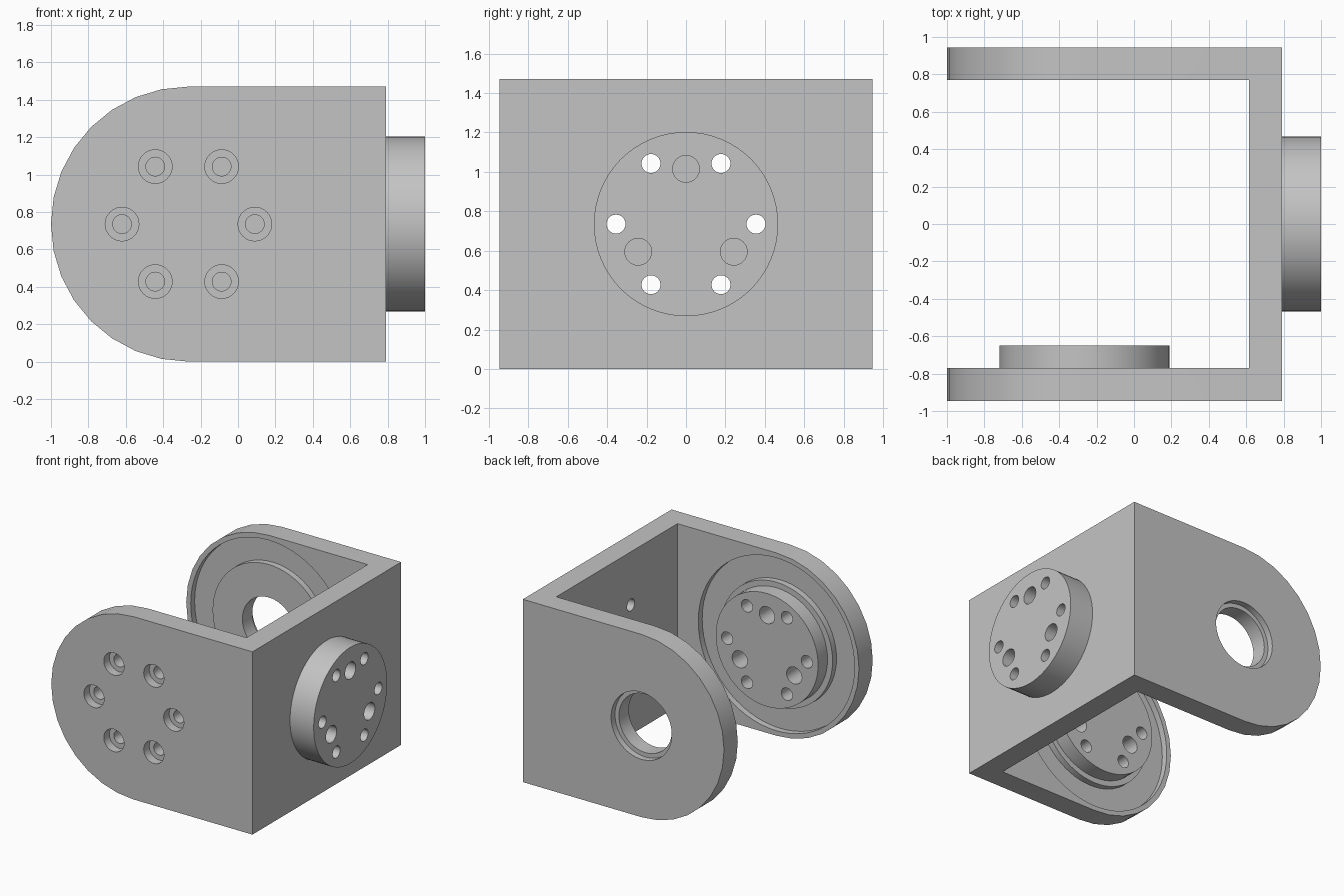
import bpy, bmesh, math
from mathutils import Vector

if "Cube" in bpy.data.objects:
    bpy.data.objects.remove(bpy.data.objects["Cube"], do_unlink=True)

# Main dimensions
MID = 0.735            # height of every round feature, and radius of the rounded ends
PIVOT = -0.265         # x of the pivot axis
SIDE, INNER = 0.945, 0.77
WEB_IN, WEB_OUT = 0.615, 0.79

grey = bpy.data.materials.new("light_grey")
grey.use_nodes = True
grey.diffuse_color = (0.55, 0.55, 0.55, 1)
grey.node_tree.nodes["Principled BSDF"].inputs["Base Color"].default_value = (0.55, 0.55, 0.55, 1)


def finish(name, bm):
    bmesh.ops.recalc_face_normals(bm, faces=bm.faces[:])
    mesh = bpy.data.meshes.new(name)
    bm.to_mesh(mesh)
    bm.free()
    mesh.materials.append(grey)
    ob = bpy.data.objects.new(name, mesh)
    bpy.context.collection.objects.link(ob)
    return ob


def prism(name, points, sweep):
    """Extrude a closed 3D outline along a vector."""
    bm = bmesh.new()
    face = bm.faces.new([bm.verts.new(p) for p in points])
    grown = bmesh.ops.extrude_face_region(bm, geom=[face], use_keep_orig=True)["geom"]
    bmesh.ops.translate(bm, vec=sweep, verts=[g for g in grown if isinstance(g, bmesh.types.BMVert)])
    return finish(name, bm)


def place(axis, u, z, h):
    """Point at depth h along the axis, u across it."""
    return Vector((h, u, z)) if axis == "x" else Vector((u, h, z))


def disc(name, axis, u, z, r, a, b, hole=0, n=64):
    """Cylinder, or a tube when hole is set, from depth a to b."""
    bm = bmesh.new()

    def ring(radius, h):
        return [bm.verts.new(place(axis, u + radius * math.cos(t), z + radius * math.sin(t), h))
                for t in (math.tau * i / n for i in range(n))]

    rings = [ring(r, a), ring(r, b)]
    if hole:
        rings += [ring(hole, b), ring(hole, a)]
        pairs = zip(rings, rings[1:] + rings[:1])
    else:
        bm.faces.new(rings[0])
        bm.faces.new(rings[1])
        pairs = [rings]
    for p, q in pairs:
        for i in range(n):
            j = (i + 1) % n
            bm.faces.new((p[i], p[j], q[j], q[i]))
    return finish(name, bm)


def combine(target, tools, operation):
    """Apply booleans to the target."""
    for tool in tools:
        mod = target.modifiers.new("cut", "BOOLEAN")
        mod.operation, mod.solver, mod.object = operation, "EXACT", tool
    graph = bpy.context.evaluated_depsgraph_get()
    mesh = bpy.data.meshes.new_from_object(target.evaluated_get(graph))
    target.modifiers.clear()
    target.data = mesh


def bolt_circle(axis, u, r, ring, start, count, a, b):
    """Cutters spaced evenly round a circle."""
    angles = [math.radians(start) + math.tau * i / count for i in range(count)]
    return [disc("cutter", axis, u + ring * math.cos(t), MID + ring * math.sin(t), r, a, b, n=32)
            for t in angles]


# U-shaped bracket: channel plan trimmed by the round-ended side outline
plan = [(-1.2, -SIDE), (WEB_OUT, -SIDE), (WEB_OUT, SIDE), (-1.2, SIDE),
        (-1.2, INNER), (WEB_IN, INNER), (WEB_IN, -INNER), (-1.2, -INNER)]
bracket = prism("bracket", [(x, y, -0.1) for x, y in plan], (0, 0, 1.7))
arc = [math.pi / 2 + math.pi * i / 16 for i in range(17)]
outline = [(PIVOT + MID * math.cos(t), -1.2, MID + MID * math.sin(t)) for t in arc]
outline += [(1.2, -1.2, 0), (1.2, -1.2, 2 * MID)]
trim = prism("cutter", outline, (0, 2.4, 0))
combine(bracket, [trim], "INTERSECT")

# Round hub on the web and round boss inside the front arm
side_hub = disc("side_hub", "x", 0, MID, 0.467, WEB_OUT, 1.0)
front_boss = disc("front_boss", "y", PIVOT, MID, 0.455, -INNER, -0.65)

# Bolt holes and blind pin holes shared by hub, boss and bracket
hub_cuts = bolt_circle("x", 0, 0.048, 0.355, 0, 6, 0.5, 1.1)
hub_cuts += bolt_circle("x", 0, 0.068, 0.28, 90, 3, 0.86, 1.1)
boss_cuts = bolt_circle("y", PIVOT, 0.05, 0.355, 0, 6, -1.1, -0.5)
boss_cuts += bolt_circle("y", PIVOT, 0.068, 0.28, 90, 3, -0.8, -0.5)

# Counterbores, ring grooves on the inner faces, stepped pivot bore
arm_cuts = bolt_circle("y", PIVOT, 0.09, 0.355, 0, 6, -1.1, -SIDE + 0.07)
arm_cuts += [disc("cutter", "y", PIVOT, MID, 0.695, s * (INNER - 0.1), s * (INNER + 0.05), hole=0.5)
             for s in (-1, 1)]
arm_cuts += [disc("cutter", "y", PIVOT, MID, 0.235, 0.5, 1.1),
             disc("cutter", "y", PIVOT, MID, 0.27, SIDE - 0.05, 1.1)]

combine(side_hub, hub_cuts, "DIFFERENCE")
combine(front_boss, boss_cuts, "DIFFERENCE")
combine(bracket, hub_cuts + boss_cuts + arm_cuts, "DIFFERENCE")

for cutter in [trim] + hub_cuts + boss_cuts + arm_cuts:
    bpy.data.objects.remove(cutter, do_unlink=True)

# Smooth round walls, crisp edges
bpy.ops.object.select_all(action="DESELECT")
for part in (bracket, side_hub, front_boss):
    part.select_set(True)
bpy.context.view_layer.objects.active = bracket
bpy.ops.object.shade_smooth_by_angle(angle=math.radians(30))
